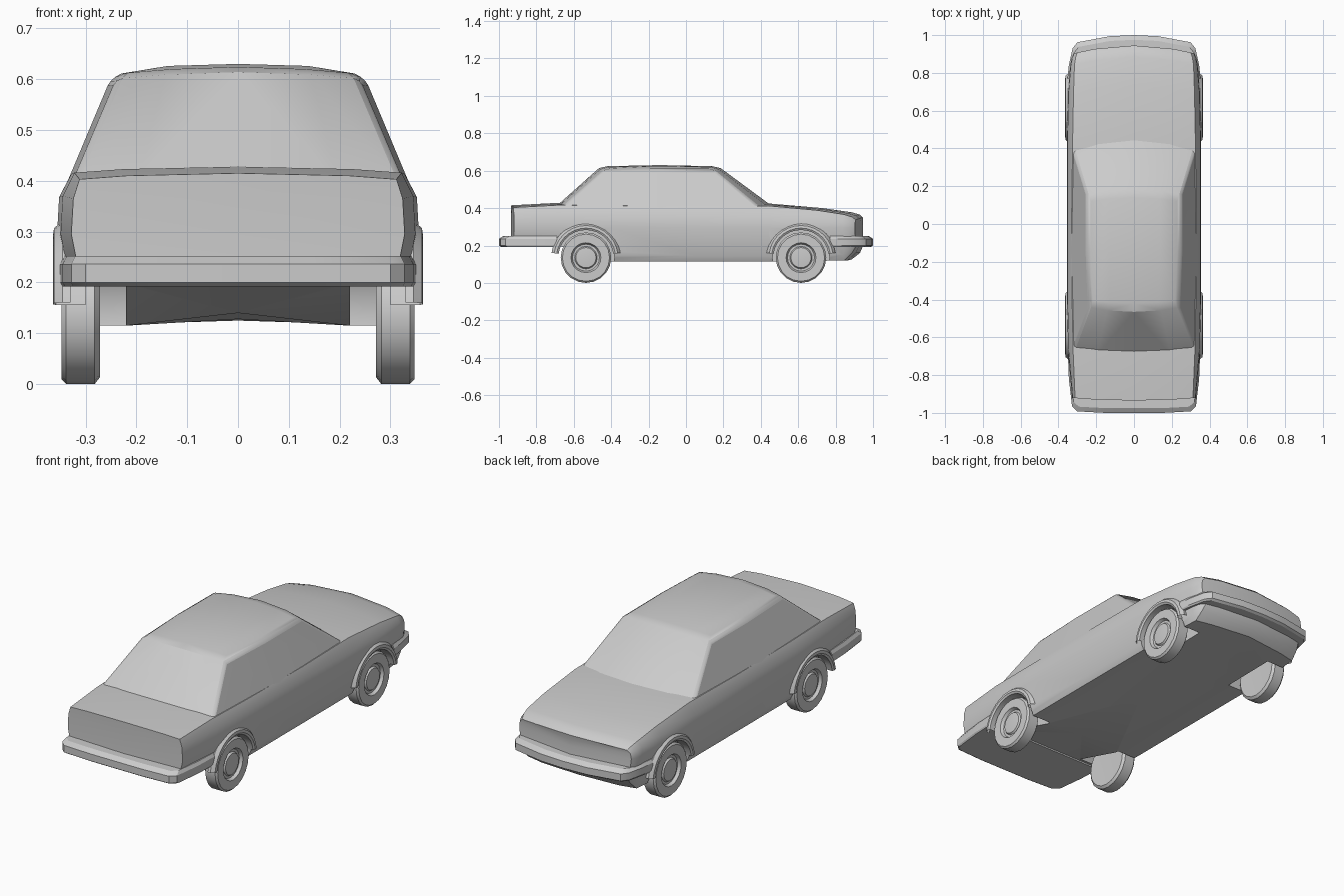
import bpy, bmesh, math

if "Cube" in bpy.data.objects:
    bpy.data.objects.remove(bpy.data.objects["Cube"])

WHEEL_Y = (-0.535, 0.615)
WHEEL_Z = 0.135


def finish(name, bm, mirror=True, angle=28):
    """Mirror the right half across x, clean normals and make the object."""
    if mirror:
        bmesh.ops.mirror(bm, geom=bm.verts[:] + bm.edges[:] + bm.faces[:],
                         axis='X', merge_dist=0.0005)
        bmesh.ops.remove_doubles(bm, verts=bm.verts[:], dist=0.0005)
    bmesh.ops.recalc_face_normals(bm, faces=bm.faces[:])
    me = bpy.data.meshes.new(name)
    bm.to_mesh(me)
    bm.free()
    ob = bpy.data.objects.new(name, me)
    bpy.context.collection.objects.link(ob)
    shade(ob, angle)
    return ob


def shade(ob, angle=28):
    bpy.ops.object.select_all(action='DESELECT')
    ob.select_set(True)
    bpy.context.view_layer.objects.active = ob
    bpy.ops.object.shade_smooth_by_angle(angle=math.radians(angle))


def bridge(bm, a, b, closed=False):
    n = len(a)
    for i in range(n if closed else n - 1):
        j = (i + 1) % n
        bm.faces.new((a[i], a[j], b[j], b[i]))


def lathe(bm, profile, y, z, sides, start=0.0, sweep=2 * math.pi):
    """Turn (radius, x) points round the axle line."""
    full = sweep > 6.28
    steps = sides if full else sides + 1
    rings = []
    for k in range(steps):
        a = start + sweep * k / sides
        rings.append([bm.verts.new((x, y + r * math.cos(a), z + r * math.sin(a)))
                      for r, x in profile])
    for k in range(sides):
        bridge(bm, rings[k], rings[(k + 1) % steps])
    return rings


# Lower body: cross-sections lofted along y
# y, bow, floor z, floor rise, sill half width, widest, shoulder z, deck half width, deck z
STATIONS = [
    (-0.920, -0.015, 0.200, 0.000, 0.315, 0.328, 0.365, 0.312, 0.415),
    (-0.680, -0.008, 0.200, 0.000, 0.335, 0.349, 0.370, 0.322, 0.428),
    (-0.400, 0.000, 0.115, 0.025, 0.342, 0.356, 0.368, 0.328, 0.425),
    (0.050, 0.000, 0.115, 0.028, 0.342, 0.356, 0.362, 0.330, 0.422),
    (0.440, 0.010, 0.115, 0.028, 0.342, 0.356, 0.352, 0.325, 0.424),
    (0.700, 0.030, 0.118, 0.010, 0.335, 0.350, 0.345, 0.320, 0.400),
    (0.840, 0.045, 0.120, 0.005, 0.325, 0.338, 0.338, 0.315, 0.378),
    (0.880, 0.050, 0.160, 0.000, 0.320, 0.330, 0.330, 0.308, 0.365),
    (0.900, 0.045, 0.195, 0.000, 0.312, 0.320, 0.322, 0.300, 0.350),
]


def section(bm, s):
    y, bow, zb, rise, w, wide, zs, dw, zt = s
    pts = [(0, zb + rise), (0.22, zb), (w - 0.015, zb), (w, zb + 0.03),
           (wide, 0.295), (wide - 0.004, zs), (dw, zt - 0.012),
           (dw * 0.7, zt - 0.005), (0, zt)]
    return [bm.verts.new((x, y + bow * (1 - (x / 0.33) ** 2), z)) for x, z in pts]


bm = bmesh.new()
rows = [section(bm, s) for s in STATIONS]
for a, b in zip(rows, rows[1:]):
    bridge(bm, a, b)
for s, p in ((STATIONS[0], rows[0]), (STATIONS[-1], rows[-1])):
    c = {i: bm.verts.new((0, s[0] + s[1], p[i].co.z)) for i in (3, 4, 5)}
    bm.faces.new((p[0], p[1], p[2], p[3], c[3]))
    bm.faces.new((c[3], p[3], p[4], c[4]))
    bm.faces.new((c[4], p[4], p[5], c[5]))
    bm.faces.new((c[5], p[5], p[6], p[7], p[8]))
body = finish("body", bm)

# Wheel wells cut out of the body
bm = bmesh.new()
for y in WHEEL_Y:
    rings = lathe(bm, [(0.152, 0.22), (0.152, 0.50)], y, WHEEL_Z, 28)
    bm.faces.new([r[0] for r in rings])
    bm.faces.new([r[1] for r in rings])
cutter = finish("wheel_well_cutter", bm)
cutter.hide_render = True
mod = body.modifiers.new("wells", 'BOOLEAN')
mod.operation = 'DIFFERENCE'
mod.solver = 'EXACT'
mod.object = cutter
bpy.context.view_layer.objects.active = body
bpy.ops.object.modifier_apply(modifier=mod.name)
bpy.data.objects.remove(cutter)
shade(body)

# Cabin: stacked half rings from beltline to roof edge, then a crowned roof
# z, crown, front y, front corner x/y, mid x, rear corner x/y, rear y
CABIN = [
    (0.400, 0.000, 0.475, 0.325, 0.400, 0.335, 0.325, -0.670, -0.705),
    (0.598, 0.016, 0.185, 0.252, 0.160, 0.252, 0.240, -0.445, -0.465),
    (0.611, 0.013, 0.140, 0.228, 0.120, 0.230, 0.218, -0.405, -0.420),
]


def cabin_ring(bm, s):
    z, crown, yf, xf, yfc, xm, xr, yrc, yr = s
    pts = [(0, yf), (xf * 0.6, yf + (yfc - yf) * 0.36), (xf, yfc), (xm, -0.14),
           (xr, yrc), (xr * 0.6, yr + (yrc - yr) * 0.36), (0, yr)]
    return [bm.verts.new((x, y, z + crown * (1 - (x / xm) ** 2))) for x, y in pts]


bm = bmesh.new()
rings = [cabin_ring(bm, s) for s in CABIN]
for a, b in zip(rings, rings[1:]):
    bridge(bm, a, b)
t = rings[-1]
mid = [bm.verts.new((0, -0.14, 0.630)), bm.verts.new((0.138, -0.14, 0.626)), t[3]]
bridge(bm, t[0:3], mid)
bridge(bm, mid, [t[6], t[5], t[4]])
cabin = finish("cabin", bm)
bev = cabin.modifiers.new("soft_pillars", 'BEVEL')
bev.width = 0.012
bev.segments = 2
bev.limit_method = 'ANGLE'
bev.angle_limit = math.radians(35)

# Bumpers: wrap-round slabs with a chamfered top
BUMPERS = {
    "rear_bumper": [(0, -1.0), (0.15, -1.0), (0.300, -0.992), (0.328, -0.965),
                    (0.345, -0.82), (0.350, -0.69), (0, -0.69)],
    "front_bumper": [(0, 1.0), (0.13, 0.994), (0.300, 0.962), (0.325, 0.930),
                     (0.345, 0.84), (0.352, 0.77), (0, 0.77)],
}
for name, path in BUMPERS.items():
    bm = bmesh.new()
    levels = []
    for z, k in ((0.192, 0.988), (0.200, 1.0), (0.236, 1.0), (0.252, 0.975)):
        levels.append([bm.verts.new((x * k, y * (k if abs(y) > 0.8 else 1), z))
                       for x, y in path])
    for a, b in zip(levels, levels[1:]):
        bridge(bm, a, b)
    bm.faces.new(levels[0])
    bm.faces.new(levels[-1])
    finish(name, bm)

# Wheel arch flares
LIP = [(0.148, 0.300), (0.148, 0.358), (0.158, 0.364), (0.172, 0.362), (0.186, 0.345),
       (0.186, 0.330)]
for label, y in zip(("rear", "front"), WHEEL_Y):
    bm = bmesh.new()
    lathe(bm, LIP, y, WHEEL_Z, 14, math.radians(8), math.radians(164))
    finish(label + "_arch_flares", bm)

# Wheels: tyre, recessed rim and domed hub cap
WHEEL = [(0, 0.276), (0.122, 0.272), (0.135, 0.282), (0.135, 0.338), (0.126, 0.347),
         (0.080, 0.347), (0.072, 0.332), (0.060, 0.332), (0.054, 0.341), (0, 0.346)]
for label, y in zip(("rear", "front"), WHEEL_Y):
    bm = bmesh.new()
    lathe(bm, WHEEL, y, WHEEL_Z, 20)
    bmesh.ops.remove_doubles(bm, verts=bm.verts[:], dist=0.0005)
    finish(label + "_wheels", bm)
